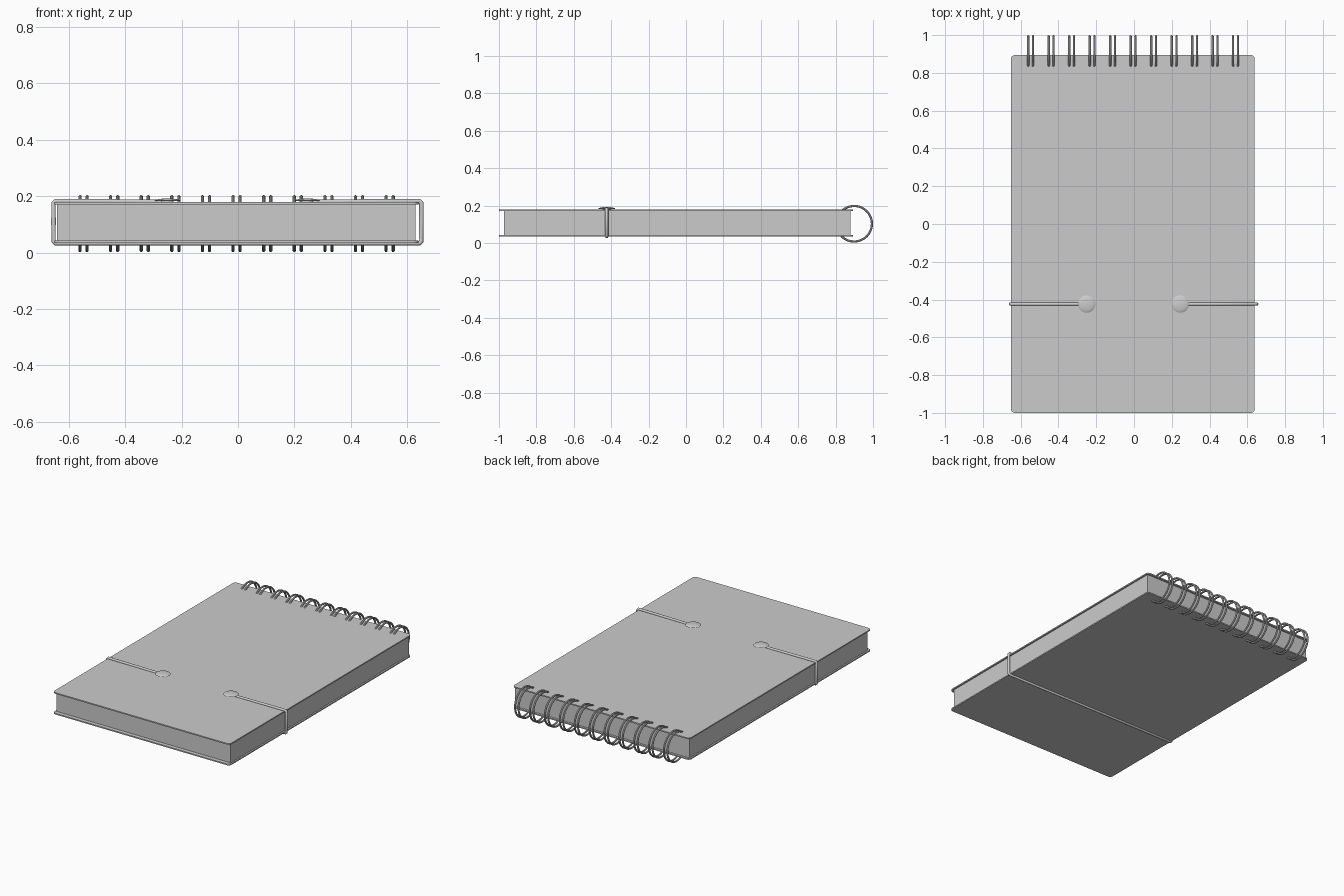
import bpy, bmesh, math

if "Cube" in bpy.data.objects:
    bpy.data.objects.remove(bpy.data.objects["Cube"])

CX = -0.006  # book centre in x


def finish(name, bm, smooth=False):
    me = bpy.data.meshes.new(name)
    bmesh.ops.recalc_face_normals(bm, faces=bm.faces)
    bm.to_mesh(me)
    bm.free()
    ob = bpy.data.objects.new(name, me)
    bpy.context.collection.objects.link(ob)
    if smooth:
        bpy.context.view_layer.objects.active = ob
        ob.select_set(True)
        bpy.ops.object.shade_smooth_by_angle(angle=math.radians(40))
        ob.select_set(False)
    return ob


def slab(name, x, y0, y1, z0, z1, corner=0.0):
    """Flat block with rounded vertical corners."""
    bm = bmesh.new()
    bmesh.ops.create_cube(bm, size=1)
    for v in bm.verts:
        v.co = (CX + 2 * x * v.co.x,
                (y0 + y1) / 2 + (y1 - y0) * v.co.y,
                (z0 + z1) / 2 + (z1 - z0) * v.co.z)
    if corner:
        edges = [e for e in bm.edges
                 if abs(e.verts[0].co.z - e.verts[1].co.z) > 1e-5]
        bmesh.ops.bevel(bm, geom=edges, offset=corner, segments=5,
                        profile=0.5, affect='EDGES')
    return finish(name, bm, bool(corner))


def lathe(name, profile, loc, steps=32):
    """Revolve an (r, z) profile around a vertical axis."""
    bm = bmesh.new()
    vs = [bm.verts.new((r, 0, z)) for r, z in profile]
    es = [bm.edges.new(p) for p in zip(vs, vs[1:])]
    bmesh.ops.spin(bm, geom=vs + es, cent=(0, 0, 0), axis=(0, 0, 1),
                   angle=2 * math.pi, steps=steps)
    bmesh.ops.remove_doubles(bm, verts=bm.verts, dist=1e-5)
    ob = finish(name, bm, True)
    ob.location = loc
    return ob


def wire_ring(name, x):
    bpy.ops.mesh.primitive_torus_add(
        location=(x, 0.899, 0.103), rotation=(0, math.pi / 2, 0),
        major_radius=0.095, minor_radius=0.006,
        major_segments=48, minor_segments=10)
    ob = bpy.context.object
    ob.name = name
    bpy.ops.object.shade_smooth_by_angle()


# Page block and the two covers
slab("pages", 0.635, -0.974, 0.88, 0.042, 0.172)
slab("back_cover", 0.645, -1.0, 0.894, 0.035, 0.043, 0.02)
slab("front_cover", 0.645, -1.0, 0.894, 0.171, 0.179, 0.02)

# Twin-wire binding
for i in range(11):
    x = -0.005 + (i - 5) * 0.1085
    for side in (-1, 1):
        wire_ring(f"binding_ring_{i}_{'left' if side < 0 else 'right'}",
                  x + side * 0.0125)

# Elastic band: up from under the book and over each edge to the buttons
half = [(0.645, 0.033), (0.652, 0.04), (0.652, 0.11), (0.652, 0.175),
        (0.645, 0.183), (0.40, 0.181), (0.25, 0.179)]
path = [(-x, z) for x, z in reversed(half)] + half
cu = bpy.data.curves.new("elastic_band", 'CURVE')
cu.dimensions = '3D'
cu.bevel_depth = 0.0085
cu.bevel_resolution = 3
cu.use_fill_caps = True
sp = cu.splines.new('POLY')
sp.points.add(len(path) - 1)
for p, (x, z) in zip(sp.points, path):
    p.co = (x, 0, z, 1)
band = bpy.data.objects.new("elastic_band", cu)
band.location = (-0.002, -0.424, 0)
bpy.context.collection.objects.link(band)

# Domed buttons on short stems
button = [(0, 0.176), (0.022, 0.176), (0.022, 0.183), (0.043, 0.183),
          (0.046, 0.1845), (0.042, 0.187), (0.03, 0.190), (0.015, 0.1918),
          (0, 0.1925)]
for name, x in (("left_button", -0.25), ("right_button", 0.245)):
    lathe(name, button, (x, -0.424, 0))
